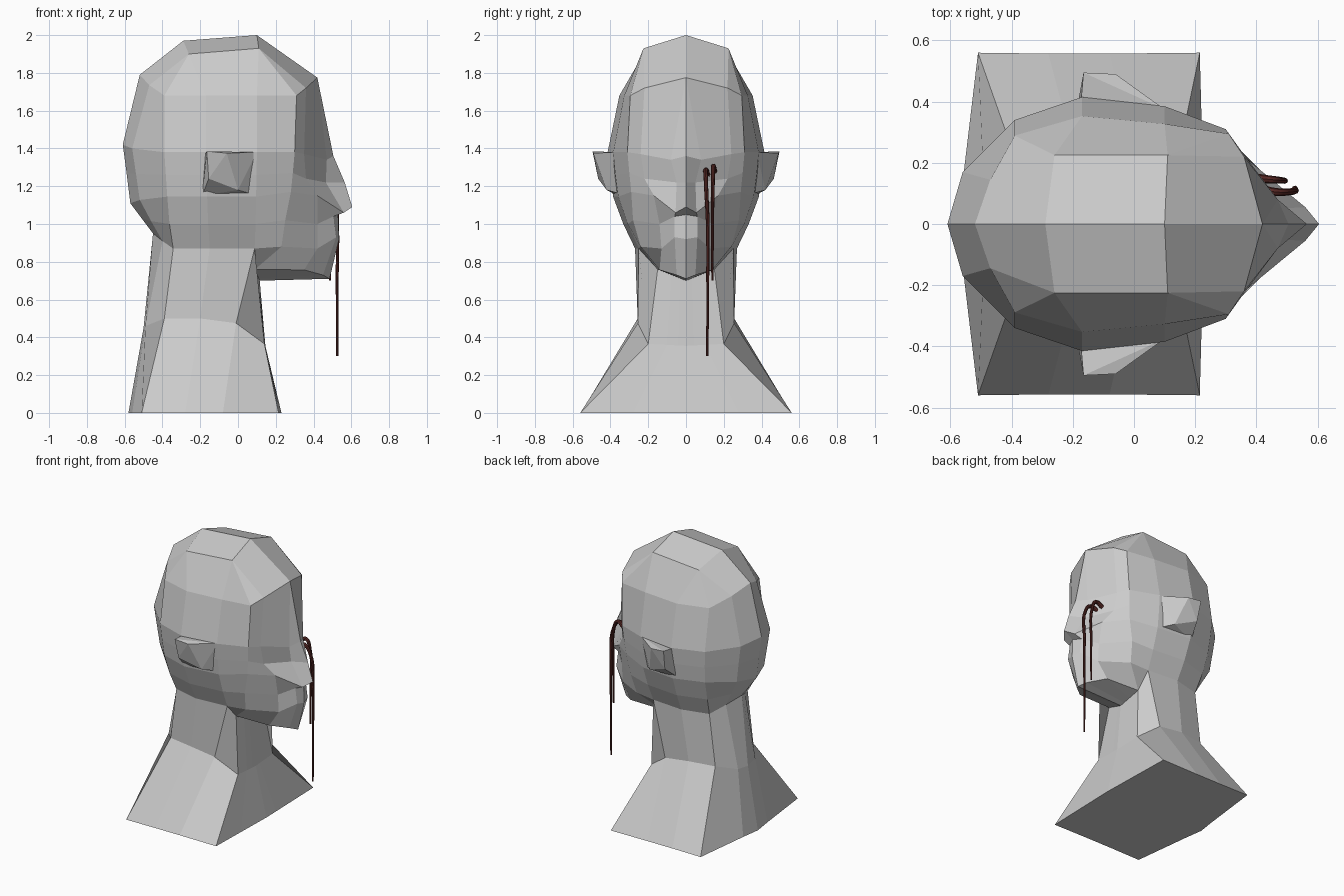
import bpy
import bmesh
from mathutils import Vector

default_cube = bpy.data.objects.get("Cube")
if default_cube:
    bpy.data.objects.remove(default_cube, do_unlink=True)


def make_material(name, colour, roughness):
    material = bpy.data.materials.new(name)
    material.use_nodes = True
    material.diffuse_color = (*colour, 1)
    shader = next(n for n in material.node_tree.nodes if n.type == "BSDF_PRINCIPLED")
    shader.inputs["Base Color"].default_value = (*colour, 1)
    shader.inputs["Roughness"].default_value = roughness
    return material


clay = make_material("plain grey clay", (0.6, 0.6, 0.6), 0.8)
dark_red = make_material("dark red drip", (0.09, 0.02, 0.017), 0.5)


def add_object(name, bm, material):
    bmesh.ops.recalc_face_normals(bm, faces=bm.faces)
    mesh = bpy.data.meshes.new(name)
    bm.to_mesh(mesh)
    bm.free()
    mesh.materials.append(material)
    obj = bpy.data.objects.new(name, mesh)
    bpy.context.collection.objects.link(obj)
    return obj


def mirrored_loft(name, rings, material):
    """Skin half rings, close both ends, and repeat on the other side.
    Coinciding points share one vertex, so rings may pinch together."""
    bm = bmesh.new()
    shared = {}

    def vertex(point, side):
        key = (round(point[0], 4), round(point[1] * side, 4), round(point[2], 4))
        if key not in shared:
            shared[key] = bm.verts.new(key)
        return shared[key]

    def face(points, side):
        corners = list(dict.fromkeys(vertex(p, side) for p in points))
        if len(corners) > 2 and bm.faces.get(corners) is None:
            bm.faces.new(corners)

    for side in (1, -1):
        for upper, lower in zip(rings, rings[1:]):
            for i in range(len(upper) - 1):
                face((upper[i], upper[i + 1], lower[i + 1], lower[i]), side)
        face(rings[0], side)
        face(rings[-1], side)
    return add_object(name, bm, material)


# Skull: one horizontal outline behind the face, resized at each level
outline = [(-0.39, 0.34), (-0.17, 0.415), (0.1, 0.385)]


def skull_ring(back_z, side_z, back_x, length, width):
    ring = [(back_x, 0, back_z),
            (back_x + 0.05, 0.17 * width, (back_z + side_z) / 2)]
    return ring + [(x * length, y * width, side_z) for x, y in outline]


temple = skull_ring(1.79, 1.68, -0.52, 1, 0.85)
brow = skull_ring(1.42, 1.38, -0.61, 1, 1)
eye = skull_ring(1.27, 1.26, -0.59, 0.98, 0.97)
nose = skull_ring(1.11, 1.145, -0.57, 0.96, 0.93)
mouth = skull_ring(1.03, 1.0, -0.51, 0.93, 0.8)
jaw = skull_ring(0.95, 0.87, -0.45, 0.88, 0.65)

# Face: cheek, outer eye, nose side and centre line at each level
forehead_top = (0.42, 0, 1.775)
temple += [(0.31, 0.295, 1.68), (0.36, 0.22, 1.72), forehead_top, forehead_top]
brow += [(0.3, 0.31, 1.38), (0.35, 0.24, 1.37), (0.47, 0.08, 1.34), (0.505, 0, 1.36)]
eye += [(0.29, 0.3, 1.27), (0.36, 0.22, 1.24), (0.465, 0.05, 1.22), (0.565, 0, 1.22)]
nose += [(0.28, 0.29, 1.17), (0.42, 0.17, 1.15), (0.56, 0.055, 1.06), (0.605, 0, 1.09)]
mouth += [(0.25, 0.28, 1.02), (0.42, 0.14, 1.0), (0.505, 0.06, 1.04), (0.53, 0, 1.05)]

# Underside of the jaw shares the back of the jaw ring
throat_corner = (0.09, 0.15, 0.76)
chin = jaw + [throat_corner, (0.35, 0.14, 0.757), (0.45, 0.05, 0.73), (0.485, 0, 0.71)]
back_of_jaw = list(jaw)
jaw += [(0.23, 0.24, 0.88), (0.42, 0.13, 0.87), (0.52, 0.06, 0.93), (0.535, 0, 0.92)]

# Crown: a ridged cap pinched to two corners on each side
cap_back, cap_front = (-0.26, 0.225, 1.9), (0.11, 0.225, 1.93)
cap_peak = (0.1, 0, 2.0)
crown = [(-0.29, 0, 1.97)] + [cap_back] * 3 + [cap_front] * 3 + [cap_peak] * 2


# Neck and shoulders: straight across the front, from corner to centre line
def close_front(ring, centre):
    corner, middle = Vector(ring[-1]), Vector(centre)
    return ring + [tuple(corner.lerp(middle, t)) for t in (0.5, 0.8, 1)]


throat = close_front(back_of_jaw + [throat_corner], (0.115, 0, 0.7))
neck = close_front([(-0.5, 0, 0.45), (-0.49, 0.1, 0.46), (-0.39, 0.22, 0.5),
                    (-0.2, 0.255, 0.5), (-0.01, 0.255, 0.475), (0.14, 0.2, 0.365)],
                   (0.145, 0, 0.355))
shoulder = close_front([(-0.58, 0, 0), (-0.56, 0.14, 0), (-0.51, 0.56, 0),
                        (-0.28, 0.557, 0), (-0.08, 0.557, 0), (0.215, 0.56, 0)],
                       (0.23, 0, 0))
mirrored_loft("head_and_neck", [crown, temple, brow, eye, nose, mouth, jaw,
                                chin, throat, neck, shoulder], clay)

# Ears: faceted wedges with their roots sunk into the head
ear_root = [(-0.175, 0.38, 1.37), (0.1, 0.375, 1.38),
            (-0.19, 0.36, 1.15), (0.07, 0.35, 1.16)]
ear_rim = [(-0.165, 0.495, 1.385), (-0.06, 0.49, 1.375),
           (-0.155, 0.465, 1.24), (0, 0.42, 1.18)]
for name, side in (("left_ear", 1), ("right_ear", -1)):
    bm = bmesh.new()
    for x, y, z in ear_root + ear_rim:
        bm.verts.new((x, y * side, z))
    bmesh.ops.convex_hull(bm, input=bm.verts)
    add_object(name, bm, clay)


# Drips: round strands running from one eye, thinning as they fall
def drip(name, path, thick, thin):
    curve = bpy.data.curves.new(name, "CURVE")
    curve.dimensions = "3D"
    curve.bevel_depth = 1
    curve.bevel_resolution = 2
    curve.resolution_u = 5
    curve.use_fill_caps = True
    spline = curve.splines.new("BEZIER")
    spline.bezier_points.add(len(path) - 1)
    for i, (point, position) in enumerate(zip(spline.bezier_points, path)):
        point.co = position
        point.handle_left_type = point.handle_right_type = "AUTO"
        point.radius = thick + (thin - thick) * i / (len(path) - 1)
    curve.materials.append(dark_red)
    obj = bpy.data.objects.new(name, curve)
    bpy.context.collection.objects.link(obj)
    bpy.ops.object.select_all(action="DESELECT")
    obj.select_set(True)
    bpy.context.view_layer.objects.active = obj
    bpy.ops.object.convert(target="MESH")
    bpy.ops.object.shade_smooth_by_angle()


drip("long_drip", [(0.41, 0.115, 1.26), (0.46, 0.105, 1.285), (0.505, 0.105, 1.24),
                   (0.525, 0.115, 1.0), (0.525, 0.115, 0.7), (0.525, 0.113, 0.3)],
     0.015, 0.006)
drip("short_drip", [(0.4, 0.15, 1.28), (0.45, 0.145, 1.305), (0.48, 0.143, 1.25),
                    (0.488, 0.14, 1.0), (0.487, 0.14, 0.7)],
     0.015, 0.006)
